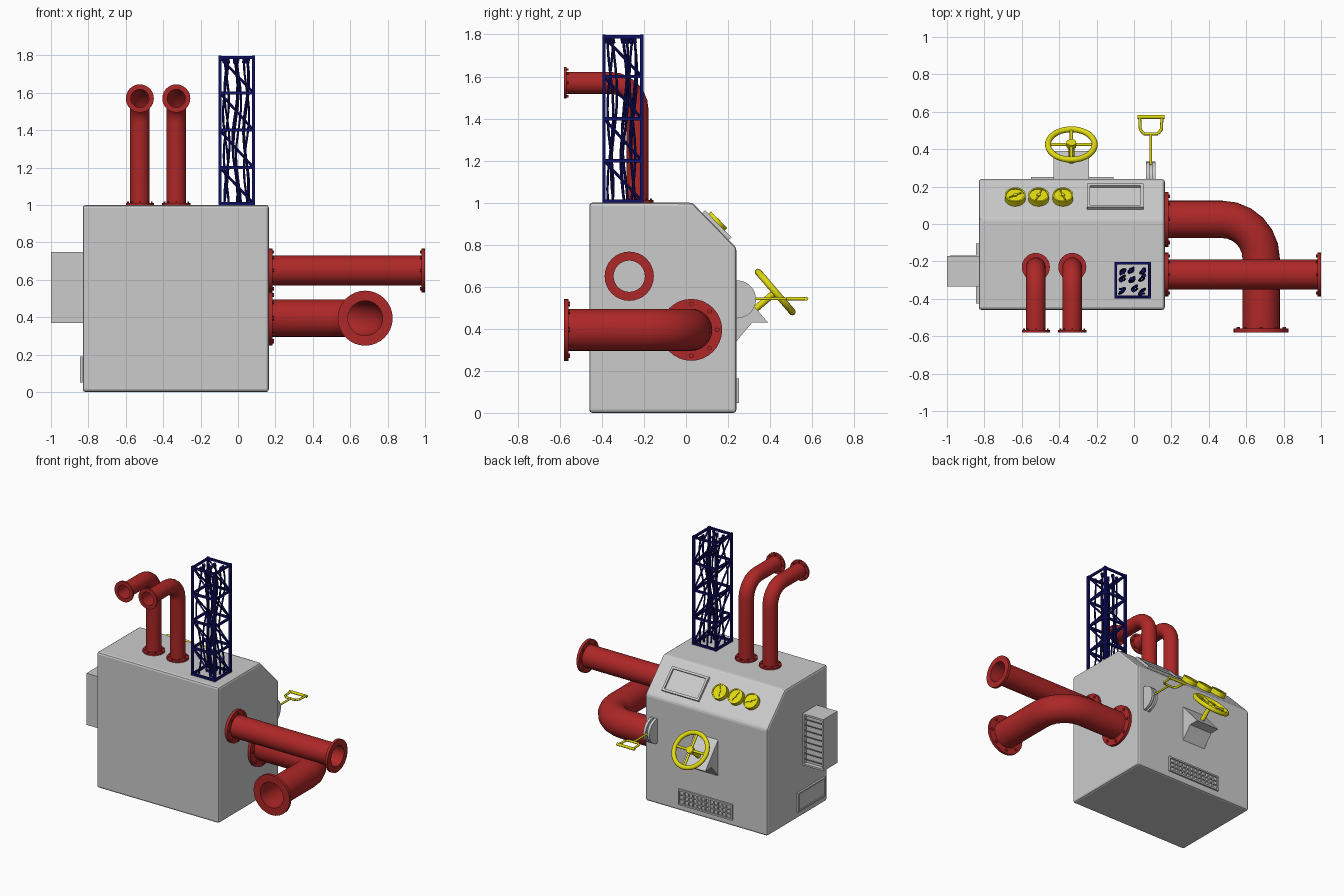
import bpy, bmesh, math, random
from mathutils import Vector as V, Matrix

if "Cube" in bpy.data.objects:
    bpy.data.objects.remove(bpy.data.objects["Cube"])

random.seed(4)


def material(name, rgb):
    m = bpy.data.materials.new(name)
    m.diffuse_color = (*rgb, 1)
    m.use_nodes = True
    m.node_tree.nodes["Principled BSDF"].inputs["Base Color"].default_value = m.diffuse_color
    return m


RED = material("pipe_red", (0.42, 0.02, 0.02))
YELLOW = material("control_yellow", (0.75, 0.7, 0.005))
BLUE = material("mast_blue", (0.005, 0.005, 0.13))


def finish(name, bm, mat=None, smooth=False, bevel=0):
    bmesh.ops.recalc_face_normals(bm, faces=bm.faces)
    me = bpy.data.meshes.new(name)
    bm.to_mesh(me)
    bm.free()
    ob = bpy.data.objects.new(name, me)
    bpy.context.collection.objects.link(ob)
    if mat:
        me.materials.append(mat)
    if bevel:
        mod = ob.modifiers.new("bevel", 'BEVEL')
        mod.width, mod.segments = bevel, 2
    if smooth:
        bpy.ops.object.select_all(action='DESELECT')
        ob.select_set(True)
        bpy.context.view_layer.objects.active = ob
        bpy.ops.object.shade_smooth_by_angle(angle=math.radians(35))
    return ob


def basis(origin, up, normal):
    y, z = V(up).normalized(), V(normal).normalized()
    return Matrix.Translation(origin) @ Matrix((y.cross(z), y, z)).transposed().to_4x4()


def box(bm, c, s, M=Matrix(), tilt=0):
    L = Matrix.Translation(c) @ Matrix.Rotation(tilt, 4, 'X') @ Matrix.Diagonal((*s, 1))
    return bmesh.ops.create_cube(bm, size=1, matrix=M @ L)["verts"]


def rod(bm, a, b, r, n=12, roll=0):
    a, b = V(a), V(b)
    R = (b - a).to_track_quat('Z', 'Y').to_matrix().to_4x4()
    M = Matrix.Translation((a + b) / 2) @ R @ Matrix.Rotation(roll, 4, 'Z')
    return bmesh.ops.create_cone(bm, cap_ends=True, segments=n, radius1=r, radius2=r,
                                 depth=(b - a).length, matrix=M)["verts"]


def prism(bm, profile, x0, x1):
    a, b = [[bm.verts.new((x, y, z)) for y, z in profile] for x in (x0, x1)]
    bm.faces.new(a)
    bm.faces.new(b)
    for i in range(len(a)):
        j = (i + 1) % len(a)
        bm.faces.new((a[i], a[j], b[j], b[i]))


def panel(bm, M, w, h, d, border, depth):
    """Slab standing on its local xy plane, front face recessed."""
    verts = box(bm, (0, 0, d / 2), (w, h, d), M)
    recess(bm, verts, M, border, depth)


def recess(bm, verts, M, border, depth):
    n = M.to_3x3() @ V((0, 0, 1))
    bm.normal_update()
    f = max({f for v in verts for f in v.link_faces}, key=lambda f: f.normal.dot(n))
    bmesh.ops.inset_individual(bm, faces=[f], thickness=border, depth=0)
    bmesh.ops.translate(bm, verts=f.verts[:], vec=-n * depth) if depth < 0 else None
    r = bmesh.ops.extrude_discrete_faces(bm, faces=[f])["faces"][0]
    bmesh.ops.translate(bm, verts=r.verts[:], vec=-n * depth)


def skin(bm, loops):
    """Closed shell through a cyclic list of rings."""
    rings = [[bm.verts.new(p) for p in l] for l in loops]
    for k, a in enumerate(rings):
        b = rings[(k + 1) % len(rings)]
        for i in range(len(a)):
            j = (i + 1) % len(a)
            bm.faces.new((a[i], a[j], b[j], b[i]))


def ring(p, t, n, r, seg=32):
    v = t.cross(n)
    return [p + r * (math.cos(2 * math.pi * i / seg) * n + math.sin(2 * math.pi * i / seg) * v)
            for i in range(seg)]


def pipe(name, pts, r, flange_r, bend=0, thick=0.02):
    pts = [V(p) for p in pts]
    d0, d1 = (pts[1] - pts[0]).normalized(), (pts[-1] - pts[-2]).normalized()
    n = d0.cross(d1).normalized() if bend else V((0, 0, 1))
    path = [(pts[0], d0)]
    if bend:
        c = pts[1] - d0 * bend + d1 * bend
        for k in range(7):
            a = k / 6 * math.pi / 2
            path.append((c + bend * (math.sin(a) * d0 - math.cos(a) * d1),
                         math.cos(a) * d0 + math.sin(a) * d1))
    path.append((pts[-1], d1))
    bm = bmesh.new()
    skin(bm, [ring(p, t, n, r) for p, t in path] + [ring(p, t, n, r * 0.93) for p, t in path[::-1]])
    finish(name, bm, RED, True)
    # bolted flanges at both ends
    bm = bmesh.new()
    for p, t in ((pts[0], d0), (pts[-1], -d1)):
        q = p + t * thick
        skin(bm, [ring(p, t, n, flange_r), ring(q, t, n, flange_r),
                  ring(q, t, n, r * 0.94), ring(p, t, n, r * 0.94)])
        for s in ring(q, t, n, (r + flange_r) / 2, 8):
            rod(bm, s - t * 0.004, s + t * 0.008, (flange_r - r) * 0.24, 6)
    finish(name + "_flanges", bm, RED, True)


# cabinet with sloped console edge
bm = bmesh.new()
prism(bm, [(-0.46, 0), (0.24, 0), (0.24, 0.785), (0.03, 1.0), (-0.46, 1.0)], -0.83, 0.165)
finish("cabinet", bm, bevel=0.015)

# pipes
pipe("straight_pipe", [(0.165, -0.27, 0.65), (1.0, -0.27, 0.65)], 0.08, 0.117)
pipe("elbow_pipe", [(0.165, 0.025, 0.395), (0.68, 0.025, 0.395), (0.68, -0.58, 0.395)],
     0.1, 0.147, 0.21)
for i, x in enumerate((-0.525, -0.33)):
    pipe(f"exhaust_pipe_{i + 1}", [(x, -0.23, 1.0), (x, -0.23, 1.57), (x, -0.58, 1.57)],
         0.052, 0.075, 0.13, 0.012)

# lattice mast
X, Y = (-0.097, 0.083), (-0.39, -0.21)
levels = [1.008, 1.2, 1.4, 1.6, 1.79]
bm = bmesh.new()
for x in X:
    for y in Y:
        box(bm, (x, y, 1.4), (0.016, 0.016, 0.8))
for z in levels:
    for y in Y:
        box(bm, (-0.007, y, z), (0.18, 0.012, 0.016))
    for x in X:
        box(bm, (x, -0.3, z), (0.012, 0.18, 0.016))
for lo, hi in zip(levels, levels[1:]):
    for y in Y:
        rod(bm, (X[0], y, hi), (X[1], y, lo), 0.007, 4)
    for x in X:
        rod(bm, (x, Y[0], hi), (x, Y[1], lo), 0.007, 4)
finish("lattice_mast", bm, BLUE)

# loose cables inside the mast, with end plugs
bm = bmesh.new()
for gx in (-0.06, -0.007, 0.046):
    for gy in (-0.35, -0.3, -0.25):
        jit = lambda s: random.uniform(-s, s)
        bx, by, ph = gx + jit(0.012), gy + jit(0.012), jit(3)
        pts = [(bx + 0.014 * math.sin(ph + k * 0.7), by + 0.014 * math.cos(ph + k * 0.55),
                1.0 + 0.77 * k / 12) for k in range(13)]
        for a, b in zip(pts, pts[1:]):
            rod(bm, a, b, 0.006, 6)
        t = V(pts[-1])
        rod(bm, t - V((0, 0, 0.012)), t + V((jit(0.008), jit(0.008), 0.018)), 0.011, 8)
finish("mast_cables", bm, BLUE, True)

# console screen and gauges on the slope
UP, N = (0, -0.21, 0.215), (0, 0.215, 0.21)
bm = bmesh.new()
panel(bm, basis((-0.1, 0.14, 0.887), UP, N), 0.30, 0.18, 0.018, 0.022, 0.012)
finish("console_screen", bm)
for i, x in enumerate((-0.635, -0.51, -0.38)):
    M = basis((x, 0.133, 0.895), UP, N)
    bm = bmesh.new()
    verts = rod(bm, M @ V((0, 0, -0.005)), M @ V((0, 0, 0.034)), 0.055, 32)
    recess(bm, verts, M, 0.008, 0.006)
    box(bm, (0, 0, 0.031), (0.075, 0.007, 0.006), M @ Matrix.Rotation(0.5 + i * 0.7, 4, 'Z'))
    rod(bm, M @ V((0, 0, 0.026)), M @ V((0, 0, 0.036)), 0.01)
    finish(f"gauge_{i + 1}", bm, YELLOW, True)

# hand wheel on its wedge bracket
bm = bmesh.new()
prism(bm, [(0.235, 0.335), (0.315, 0.43), (0.39, 0.43), (0.24, 0.605)], -0.43, -0.24)
finish("wheel_bracket", bm)
W = basis((-0.335, 0.425, 0.575), (0, -0.65, 0.76), (0, 0.76, 0.65))
bm = bmesh.new()
rod(bm, W @ V((0, 0, -0.13)), W @ V((0, 0, 0)), 0.016, 16)
finish("wheel_shaft", bm, YELLOW, True)
bpy.ops.mesh.primitive_torus_add(major_radius=0.125, minor_radius=0.016,
                                 major_segments=40, minor_segments=12)
rim = bpy.context.object
rim.name = "wheel_rim"
rim.matrix_world = W
rim.data.materials.append(YELLOW)
bpy.ops.object.shade_smooth_by_angle(angle=math.radians(40))
bm = bmesh.new()
rod(bm, W @ V((0, 0, -0.014)), W @ V((0, 0, 0.016)), 0.026, 20)
for a in ((1, 0, 0), (0, 1, 0)):
    rod(bm, W @ (V(a) * 0.125), W @ (V(a) * -0.125), 0.009)
finish("wheel_spokes", bm, YELLOW, True)

# lever with slotted round mount and D handle
bm = bmesh.new()
for x0, x1, r in ((0.064, 0.083, 0.09), (0.083, 0.097, 0.075), (0.097, 0.116, 0.09)):
    rod(bm, (x0, 0.243, 0.54), (x1, 0.243, 0.54), r, 32)
finish("lever_mount", bm, smooth=True)
bm = bmesh.new()
for a, b, r in (((0.09, 0.27), (0.09, 0.48), 0.007), ((0.052, 0.482), (0.128, 0.482), 0.008),
                ((0.052, 0.482), (0.034, 0.505), 0.008), ((0.128, 0.482), (0.146, 0.505), 0.008),
                ((0.034, 0.5), (0.03, 0.572), 0.008), ((0.146, 0.5), (0.15, 0.572), 0.008),
                ((0.018, 0.572), (0.162, 0.572), 0.01)):
    rod(bm, (*a, 0.543), (*b, 0.543), r)
finish("lever_handle", bm, YELLOW, True)

# rear grille
G = basis((-0.33, 0.238, 0.105), (0, 0, 1), (0, 1, 0))
bm = bmesh.new()
panel(bm, G, 0.44, 0.115, 0.014, 0.016, 0.011)
for i in range(11):
    box(bm, (-0.17 + i * 0.034, 0, 0.007), (0.009, 0.09, 0.009), G)
for y in (-0.016, 0.016):
    box(bm, (0, y, 0.007), (0.41, 0.007, 0.009), G)
finish("rear_grille", bm)

# side louvre box and lower access panel
L = basis((-0.914, -0.335, 0.56), (0, 0, 1), (0, 1, 0))
bm = bmesh.new()
panel(bm, L, 0.172, 0.38, 0.165, 0.018, 0.03)
for i in range(8):
    box(bm, (0, -0.147 + i * 0.042, 0.15), (0.138, 0.006, 0.036), L, -0.6)
finish("louvre_box", bm)
bm = bmesh.new()
panel(bm, basis((-0.828, -0.265, 0.12), (0, 0, 1), (-1, 0, 0)), 0.32, 0.14, 0.016, 0.014, 0.008)
finish("access_panel", bm)
